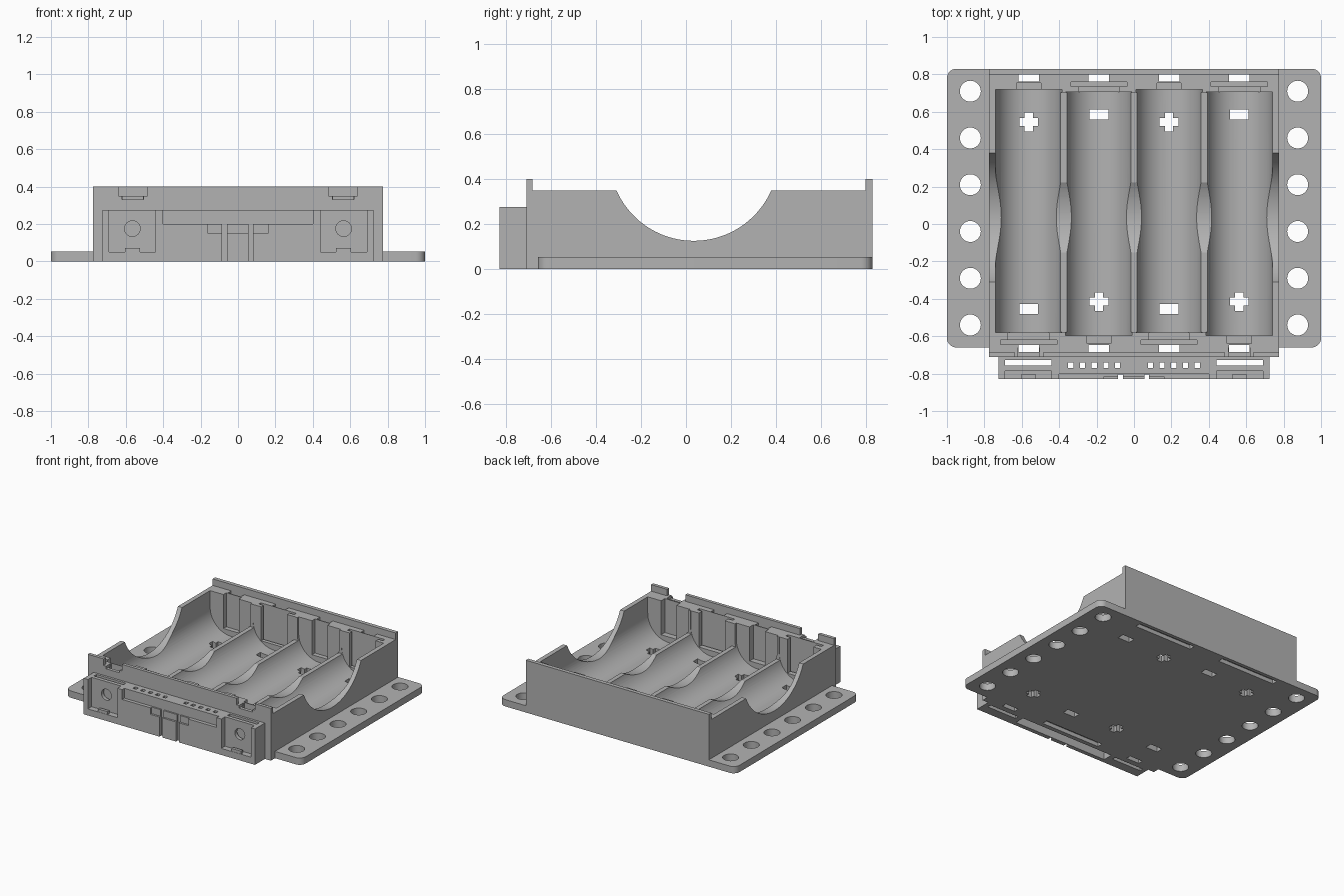
import bpy, bmesh
from math import cos, sin, pi, asin

old = bpy.data.objects.get("Cube")
if old:
    bpy.data.objects.remove(old, do_unlink=True)

grey = bpy.data.materials.new("matte_grey")
grey.use_nodes = True
colour = (0.45, 0.45, 0.45, 1)
grey.diffuse_color = colour
grey.node_tree.nodes["Principled BSDF"].inputs["Base Color"].default_value = colour


def arc(cx, cy, r, start, end, steps):
    return [(cx + r * cos(start + (end - start) * i / steps),
             cy + r * sin(start + (end - start) * i / steps)) for i in range(steps + 1)]


def circle(cx, cy, r, steps=32):
    return arc(cx, cy, r, 0, 2 * pi, steps)[:-1]


def rect(a, b, c, d):
    return [(a, c), (b, c), (b, d), (a, d)]


def prism(points, axis, lo, hi):
    """Shape = a 2D outline swept along an axis."""
    return points, axis, lo, hi


def box(x0, x1, y0, y1, z0, z1):
    return prism(rect(x0, x1, y0, y1), "z", z0, z1)


def make(name, shapes):
    place = {"x": lambda p, t: (t, p[0], p[1]),
             "y": lambda p, t: (p[0], t, p[1]),
             "z": lambda p, t: (p[0], p[1], t)}
    bm = bmesh.new()
    for points, axis, lo, hi in shapes:
        ends = [[bm.verts.new(place[axis](p, t)) for p in points] for t in (lo, hi)]
        bm.faces.new(ends[0])
        bm.faces.new(ends[1][::-1])
        n = len(points)
        for i in range(n):
            j = (i + 1) % n
            bm.faces.new((ends[0][i], ends[1][i], ends[1][j], ends[0][j]))
    bmesh.ops.recalc_face_normals(bm, faces=bm.faces)
    mesh = bpy.data.meshes.new(name)
    bm.to_mesh(mesh)
    bm.free()
    obj = bpy.data.objects.new(name, mesh)
    bpy.context.collection.objects.link(obj)
    return obj


def activate(obj):
    bpy.ops.object.select_all(action="DESELECT")
    obj.select_set(True)
    bpy.context.view_layer.objects.active = obj


def cut(obj, shapes):
    cutter = make("cutter", shapes)
    cutter.hide_render = True
    mod = obj.modifiers.new("cut", "BOOLEAN")
    mod.operation, mod.solver, mod.object = "DIFFERENCE", "EXACT", cutter
    activate(obj)
    bpy.ops.object.modifier_apply(modifier=mod.name)
    bpy.data.objects.remove(cutter, do_unlink=True)


def finish(obj):
    obj.data.materials.clear()
    obj.data.materials.append(grey)
    activate(obj)
    bpy.ops.object.shade_smooth_by_angle(angle=pi / 6)


HALF, FRONT, BACK, TOP, RIM = 0.775, -0.71, 0.83, 0.35, 0.40
CELLS = (-0.5625, -0.1875, 0.1875, 0.5625)
RADIUS, AXIS_Z = 0.178, 0.225

# Tray: side outline with the finger scoop, swept across the width
scoop_r, scoop_z = 0.377, 0.502
a = asin((scoop_z - TOP) / scoop_r)
outline = [(FRONT, 0), (BACK, 0), (BACK, RIM), (0.80, RIM), (0.80, TOP)]
outline += arc(0.035, scoop_z, scoop_r, -a, a - pi, 40)
outline += [(-0.685, TOP), (-0.685, RIM), (FRONT, RIM)]
tray = make("battery_tray", [prism(outline, "x", -HALF, HALF)])

# Cell troughs, alternately shifted along the length
troughs = []
for i, x in enumerate(CELLS):
    u = [(x - RADIUS, 0.6)] + arc(x, AXIS_Z, RADIUS, pi, 2 * pi, 32) + [(x + RADIUS, 0.6)]
    lo, hi = ((-0.58, 0.72), (-0.595, 0.705))[i % 2]
    troughs.append(prism(u, "y", lo, hi))
cut(tray, troughs)

# Low dividers between the cells
cut(tray, [box(-0.7, 0.7, -0.578, 0.703, 0.175, 0.6)])

# Polarity marks through the floor
marks = []
for i, x in enumerate(CELLS):
    plus_y, minus_y = ((0.545, -0.455), (-0.415, 0.585))[i % 2]
    l, s = 0.05, 0.022
    cross = [(-s, -l), (s, -l), (s, -s), (l, -s), (l, s), (s, s),
             (s, l), (-s, l), (-s, s), (-l, s), (-l, -s), (-s, -s)]
    marks.append(prism([(x + px, plus_y + py) for px, py in cross], "z", -0.1, 0.1))
    marks.append(box(x - l, x + l, minus_y - 0.026, minus_y + 0.026, -0.1, 0.1))
cut(tray, marks)

# Contact pockets at both ends of every cell
windows, blades, shafts = [], [], []
for i, x in enumerate(CELLS):
    for back in (True, False):
        def span(depth0, depth1):
            return (0.80 - depth1, 0.80 - depth0) if back else (-0.685 + depth0, -0.685 + depth1)
        shafts.append(box(x - 0.055, x + 0.055, *span(0.0, 0.038), -0.1, 0.6))
        if (i % 2 == 0) == back:
            windows.append(box(x - 0.065, x + 0.065, *span(0.045, 0.125), 0.09, 0.6))
        else:
            windows.append(box(x - 0.11, x + 0.11, *span(0.05, 0.125), 0.09, 0.6))
            blades.append(box(x - 0.15, x + 0.15, *span(0.042, 0.066), 0.055, 0.6))
cut(tray, windows)
cut(tray, blades)
cut(tray, shafts)

# Link channels under the floor
cut(tray, [box(-0.62, -0.13, 0.759, 0.803, -0.1, 0.03),
           box(0.13, 0.62, 0.759, 0.803, -0.1, 0.03),
           box(-0.25, 0.25, -0.688, -0.644, -0.1, 0.03)])

# Wire notches in the front rim
for half, z in ((0.0775, 0.35), (0.0575, 0.33)):
    cut(tray, [box(s * 0.5625 - half, s * 0.5625 + half, -0.8, -0.66, z, 0.6) for s in (-1, 1)])
finish(tray)

# Mounting flanges with rounded outer corners and a row of holes
side = [(HALF, -0.66)] + arc(0.95, -0.61, 0.05, -pi / 2, 0, 8)
side += arc(0.95, 0.78, 0.05, 0, pi / 2, 8) + [(HALF, BACK)]
for name, s in (("left_flange", 1), ("right_flange", -1)):
    flange = make(name, [prism([(s * x, y) for x, y in side], "z", 0, 0.052)])
    cut(flange, [prism(circle(s * 0.875, 0.71 - 0.25 * i, 0.056), "z", -0.1, 0.2)
                 for i in range(6)])
    finish(flange)

# Front connector housing
housing = make("connector_housing", [box(-0.725, 0.725, -0.83, FRONT, 0, 0.275)])
ends = (-0.565, 0.565)
cut(housing, [box(x - 0.125, x + 0.125, -0.9, -0.785, 0.05, 0.4) for x in ends])
cut(housing, [box(x - 0.125, x + 0.125, -0.757, -0.728, -0.1, 0.4) for x in ends])
cut(housing, [prism(circle(x, 0.175, 0.042), "y", -0.81, -0.74) for x in ends])
# Shelf, hollow underside, tongue grooves and pin holes
cut(housing, [box(-0.4, 0.4, -0.9, -0.803, 0.2, 0.4)])
cut(housing, [box(-0.16, 0.16, -0.9, -0.815, 0.15, 0.22)])
cut(housing, [box(-0.4, 0.4, -0.798, -0.722, -0.1, 0.2)])
cut(housing, [box(x - 0.0125, x + 0.0125, -0.9, -0.804, -0.1, 0.207) for x in (-0.072, 0.068)])
cut(housing, [box(s * x - 0.014, s * x + 0.014, -0.769, -0.741, 0.1, 0.4)
              for s in (-1, 1) for x in (0.088, 0.15, 0.213, 0.275, 0.338)])
finish(housing)

# Small retaining tabs on the pocket floors
for name, x in (("right_pocket_tab", ends[0]), ("left_pocket_tab", ends[1])):
    finish(make(name, [box(x - 0.04, x + 0.04, -0.828, -0.805, 0.045, 0.072)]))
